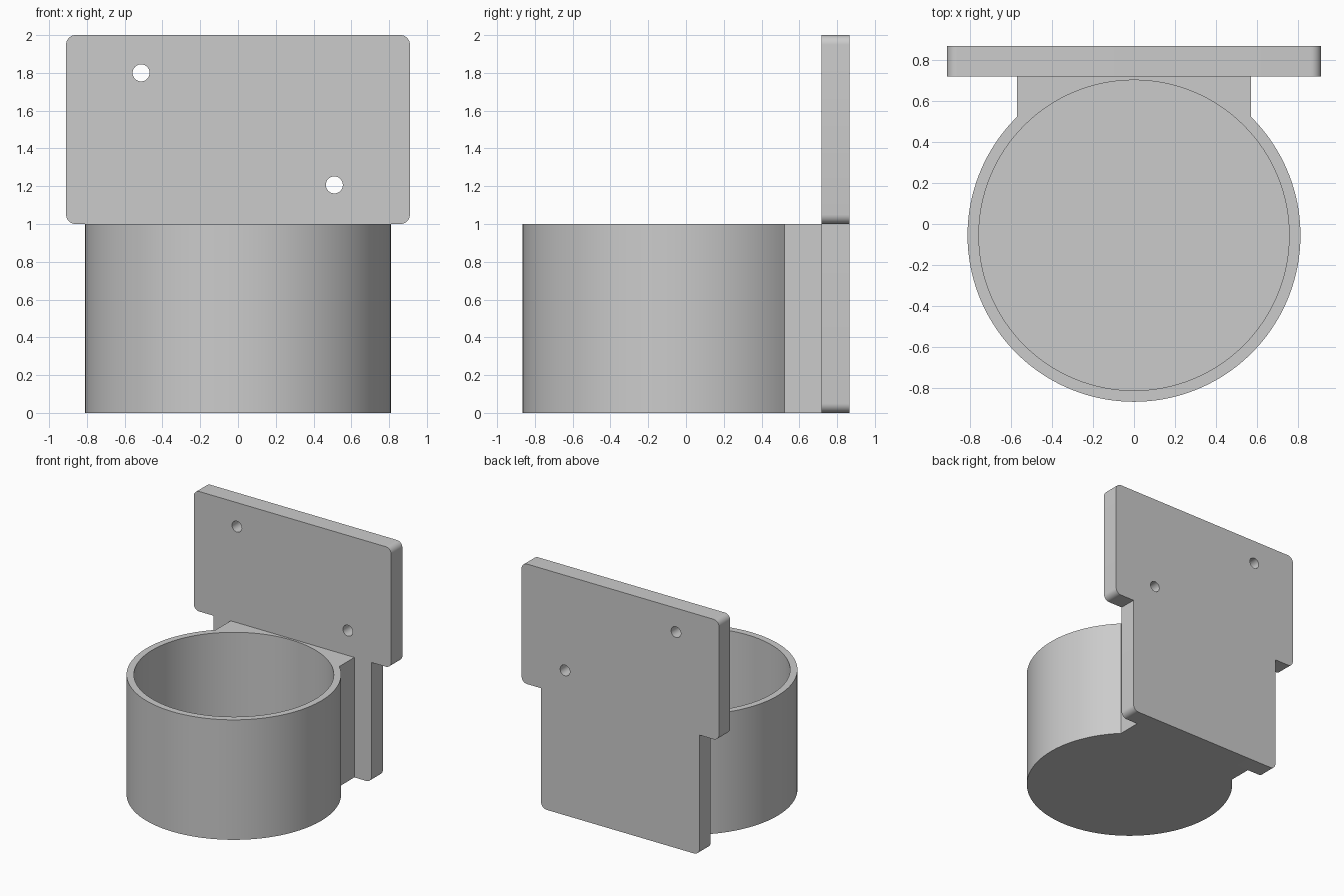
import bpy, bmesh
from math import sin, cos, pi, sqrt, asin, radians
from mathutils import Vector

if "Cube" in bpy.data.objects:
    bpy.data.objects.remove(bpy.data.objects["Cube"])


def prism(name, outline, axis, lo, hi):
    """Extrude a 2D outline along z (outline = x, y) or y (outline = x, z)."""
    bm = bmesh.new()
    place = (lambda a, b: (a, b, lo)) if axis == 'Z' else (lambda a, b: (a, lo, b))
    face = bm.faces.new([bm.verts.new(place(a, b)) for a, b in outline])
    top = bmesh.ops.extrude_face_region(bm, geom=[face])['geom']
    move = Vector((0, 0, hi - lo)) if axis == 'Z' else Vector((0, hi - lo, 0))
    bmesh.ops.translate(bm, vec=move, verts=[v for v in top if isinstance(v, bmesh.types.BMVert)])
    bmesh.ops.recalc_face_normals(bm, faces=bm.faces[:])
    mesh = bpy.data.meshes.new(name)
    bm.to_mesh(mesh)
    bm.free()
    obj = bpy.data.objects.new(name, mesh)
    bpy.context.collection.objects.link(obj)
    return obj


def arc(cx, cy, r, start, end, n):
    return [(cx + r * cos(start + (end - start) * i / n),
             cy + r * sin(start + (end - start) * i / n)) for i in range(n + 1)]


def circle(cx, cy, r, n):
    return arc(cx, cy, r, 0, 2 * pi, n)[:-1]


def activate(obj):
    bpy.ops.object.select_all(action='DESELECT')
    obj.select_set(True)
    bpy.context.view_layer.objects.active = obj


def cut(obj, cutter):
    cutter.hide_render = True
    activate(obj)
    mod = obj.modifiers.new('cut', 'BOOLEAN')
    mod.operation = 'DIFFERENCE'
    mod.solver = 'EXACT'
    mod.object = cutter
    bpy.ops.object.modifier_apply(modifier=mod.name)
    bpy.data.objects.remove(cutter)


CY, R_OUT, R_IN = -0.055, 0.81, 0.755
NECK, PLATE_FRONT, PLATE_BACK = 0.57, 0.718, 0.865
FLOOR = 0.055

# Round cup with the neck that joins it to the plate
a = pi / 2 - asin(NECK / R_OUT)
outline = arc(0, CY, R_OUT, pi - a, 2 * pi + a, 112)
outline += [(NECK, PLATE_FRONT), (-NECK, PLATE_FRONT)]
cup = prism('cup_holder', outline, 'Z', 0, 1)
cut(cup, prism('cavity_cutter', circle(0, CY, R_IN, 128), 'Z', FLOOR, 1.2))

# T-shaped mounting plate: right half outline with rounded corners, mirrored
W_TOP, W_LOW, F = 0.91, 0.73, 0.05
half = arc(W_LOW - F, F, F, -pi / 2, 0, 8)
half += [(W_LOW, 1.0)]
half += arc(W_TOP - F, 1 + F, F, -pi / 2, 0, 8)
half += arc(W_TOP - F, 2 - F, F, 0, pi / 2, 8)
plate = prism('mounting_plate', half + [(-x, z) for x, z in reversed(half)],
              'Y', PLATE_FRONT, PLATE_BACK)

# Two diagonal screw holes
for x, z in ((-0.513, 1.8), (0.51, 1.207)):
    cut(plate, prism('hole_cutter', circle(x, z, 0.045, 40), 'Y', 0.6, 1.0))

for obj in (cup, plate):
    activate(obj)
    bpy.ops.object.shade_smooth_by_angle(angle=radians(30))
